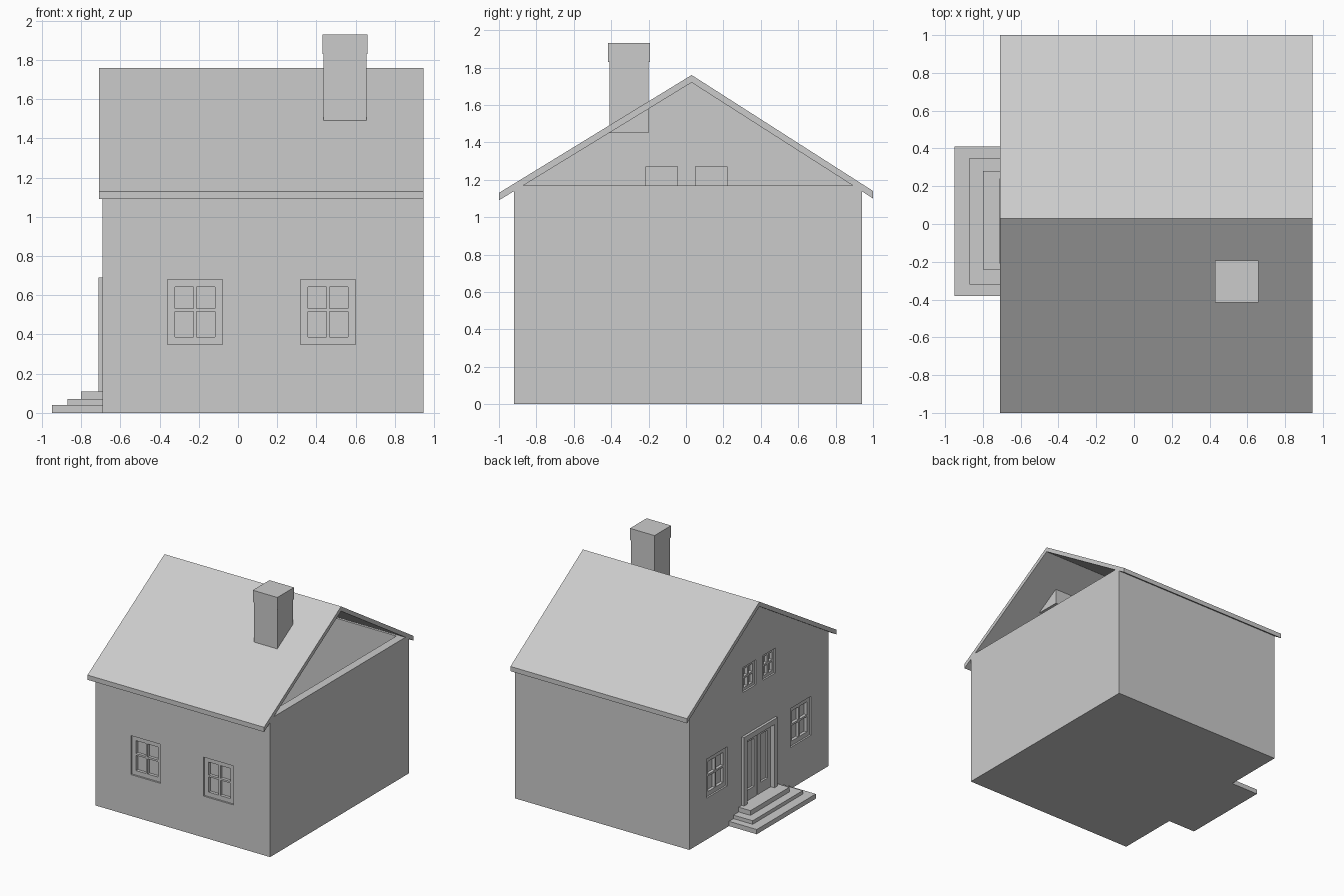
import bpy, bmesh

if "Cube" in bpy.data.objects:
    bpy.data.objects.remove(bpy.data.objects["Cube"])

X0, X1, Y0, Y1, T = -0.69, 0.945, -0.92, 0.94, 0.07   # wall faces, thickness


def add(name, bm):
    bmesh.ops.recalc_face_normals(bm, faces=bm.faces)
    me = bpy.data.meshes.new(name)
    bm.to_mesh(me)
    bm.free()
    ob = bpy.data.objects.new(name, me)
    bpy.context.collection.objects.link(ob)
    return ob


def prism(name, x0, x1, yz):
    """Extrude a y-z profile along x."""
    bm = bmesh.new()
    f = bm.faces.new([bm.verts.new((x0, y, z)) for y, z in yz])
    r = bmesh.ops.extrude_face_region(bm, geom=[f])
    vs = [v for v in r["geom"] if isinstance(v, bmesh.types.BMVert)]
    bmesh.ops.translate(bm, verts=vs, vec=(x1 - x0, 0, 0))
    return add(name, bm)


def fill_box(bm, a, b):
    r = bmesh.ops.create_cube(bm, size=1)
    for v in r["verts"]:
        v.co = [a[i] if v.co[i] < 0 else b[i] for i in range(3)]


def boxes(name, items):
    bm = bmesh.new()
    for a, b in items:
        fill_box(bm, a, b)
    return add(name, bm)


def on_wall(side, u0, u1, d0, d1, z0, z1):
    """Box given by position along the wall, depth behind its face, and height."""
    if side == "front":
        return (u0, Y0 + d0, z0), (u1, Y0 + d1, z1)
    return (X0 + d0, u0, z0), (X0 + d1, u1, z1)


def cut(wall, name, box):
    cutter = boxes(name, [box])
    m = wall.modifiers.new("opening", "BOOLEAN")
    m.operation, m.solver, m.object = "DIFFERENCE", "EXACT", cutter
    bpy.context.view_layer.objects.active = wall
    bpy.ops.object.modifier_apply(modifier=m.name)
    bpy.data.objects.remove(cutter)


def window(wall, side, name, u0, u1, z0, z1, f):
    cut(wall, "opening_cutter", on_wall(side, u0, u1, -0.05, T + 0.05, z0, z1))
    um, zm, h = (u0 + u1) / 2, z0 + (z1 - z0) * 0.53, 0.008
    parts = [(u0, u0 + f, z0, z1), (u1 - f, u1, z0, z1),
             (u0 + f, u1 - f, z0, z0 + f), (u0 + f, u1 - f, z1 - f, z1),
             (um - h, um + h, z0 + f, z1 - f), (u0 + f, u1 - f, zm - h, zm + h)]
    boxes(name + "_frame", [on_wall(side, a, b, 0.015, 0.045, c, d) for a, b, c, d in parts])
    boxes(name + "_glass", [on_wall(side, u0, u1, 0.04, 0.05, z0, z1)])


# Floor slab and hollow walls; the right gable stays open above the wall
boxes("floor_slab", [((X0, Y0, 0), (X1, Y1, 0.11))])
flat = [(Y0, 0), (Y1, 0), (Y1, 1.14), (0.89, 1.17), (-0.87, 1.17), (Y0, 1.14)]
prism("right_wall", X1 - T, X1, flat)
front = prism("front_wall", X0 + T, X1 - T,
              [(Y0, 0), (Y0 + T, 0), (Y0 + T, 1.17), (-0.87, 1.17), (Y0, 1.14)])
prism("back_wall", X0 + T, X1 - T,
      [(Y1 - T, 0), (Y1, 0), (Y1, 1.14), (0.89, 1.17), (Y1 - T, 1.17)])
gable = prism("gable_wall", X0, X0 + T,
              [(Y0, 0), (Y1, 0), (Y1, 1.14), (0.03, 1.725), (Y0, 1.14)])

# Roof
prism("roof", -0.71, X1, [(-1, 1.09), (-1, 1.13), (0.03, 1.76), (1, 1.14),
                          (1, 1.10), (0.03, 1.72)])

# Chimney shaft and slightly wider cap
boxes("chimney_shaft", [((0.435, -0.41, 1.45), (0.655, -0.2, 1.84))])
boxes("chimney_cap", [((0.43, -0.416, 1.83), (0.66, -0.193, 1.93))])

# Windows
for i, u in enumerate((-0.36, 0.32)):
    window(front, "front", f"front_window_{i}", u, u + 0.28, 0.35, 0.68, 0.038)
for i, u in enumerate((-0.69, 0.43)):
    window(gable, "left", f"side_window_{i}", u, u + 0.28, 0.35, 0.68, 0.038)
for i, u in enumerate((-0.215, 0.05)):
    window(gable, "left", f"attic_window_{i}", u, u + 0.17, 1.06, 1.27, 0.025)

# Double door: surround, leaves and raised panel borders
D0, D1, DT, W = -0.21, 0.24, 0.69, 0.045
cut(gable, "door_cutter", on_wall("left", D0 + W, D1 - W, -0.05, T + 0.05, 0.11, DT - W))
boxes("door_surround", [on_wall("left", *p) for p in (
    (D0, D0 + W, -0.022, 0.03, 0.11, DT), (D1 - W, D1, -0.022, 0.03, 0.11, DT),
    (D0 + W, D1 - W, -0.022, 0.03, DT - W, DT))])
boxes("door_back", [on_wall("left", D0 + W, D1 - W, 0.03, 0.055, 0.11, DT - W)])
mid, s = (D0 + D1) / 2, 0.04
for n, (a, b) in enumerate(((D0 + W, mid - 0.003), (mid + 0.003, D1 - W))):
    boxes(f"door_leaf_{n}", [on_wall("left", u0, u1, 0.012, 0.035, z0, z1) for u0, u1, z0, z1 in (
        (a, a + s, 0.11, DT - W), (b - s, b, 0.11, DT - W),
        (a + s, b - s, 0.11, 0.2), (a + s, b - s, DT - W - s, DT - W))])

# Entrance steps
for n, (x, y0, y1, z0, z1) in enumerate(((-0.95, -0.38, 0.41, 0, 0.04),
                                         (-0.87, -0.32, 0.35, 0.04, 0.07),
                                         (-0.80, -0.24, 0.28, 0.07, 0.11))):
    boxes(f"step_{n}", [((x, y0, z0), (X0, y1, z1))])
